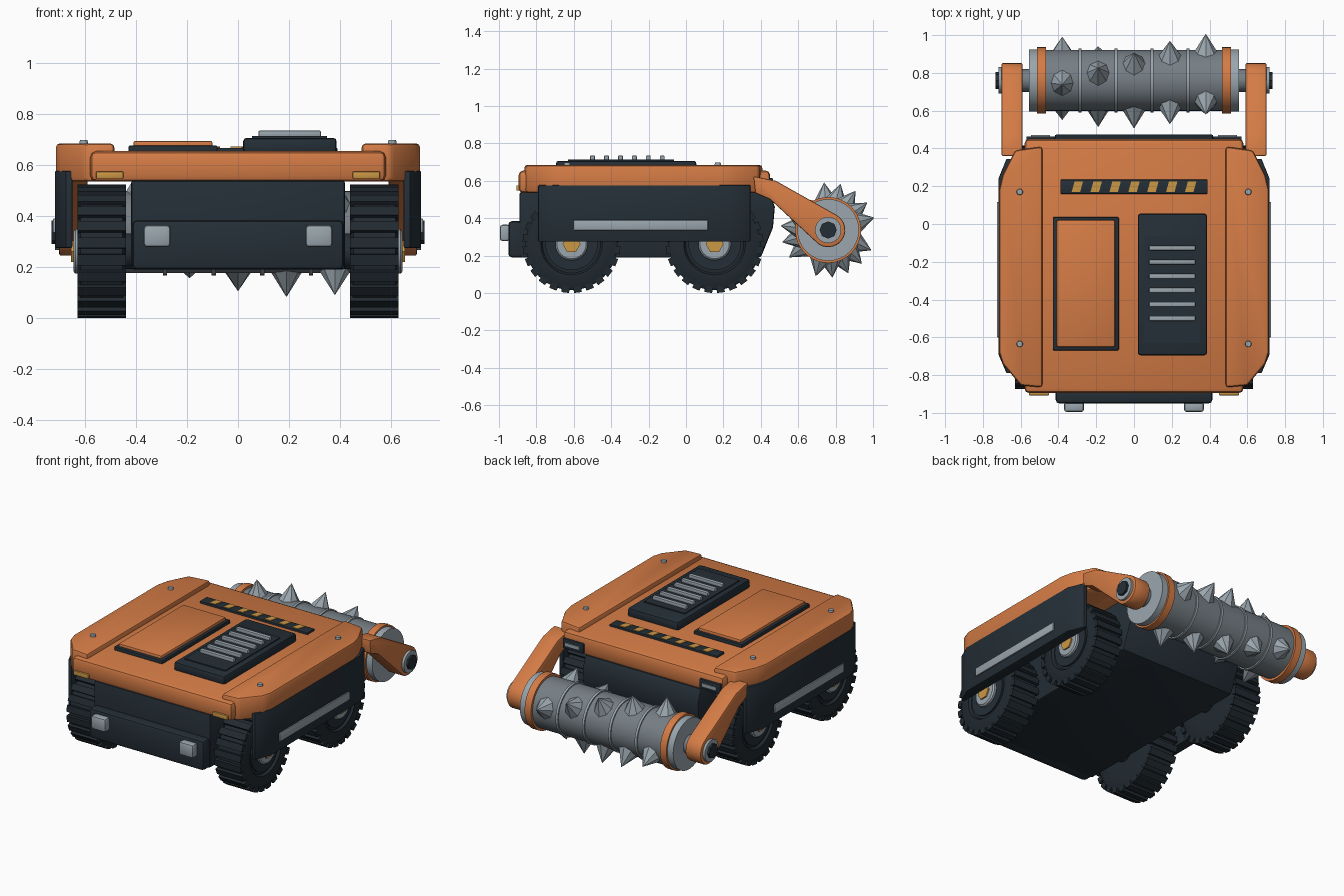
import bpy, bmesh, math
from mathutils import Matrix, Vector

cube = bpy.data.objects.get("Cube")
if cube:
    bpy.data.objects.remove(cube, do_unlink=True)


def material(name, rgb):
    m = bpy.data.materials.new(name)
    m.use_nodes = True
    m.diffuse_color = (*rgb, 1)
    m.node_tree.nodes["Principled BSDF"].inputs["Base Color"].default_value = (*rgb, 1)
    return m


ORANGE = material("orange paint", (0.66, 0.2, 0.06))
DARK = material("dark slate", (0.018, 0.028, 0.038))
RUBBER = material("tyre rubber", (0.015, 0.023, 0.03))
STEEL = material("light steel", (0.32, 0.38, 0.42))
DRUM = material("drum steel", (0.18, 0.21, 0.235))
GOLD = material("amber", (0.6, 0.31, 0.06))


def finish(name, bm, mat, bevel=0, segments=2):
    bmesh.ops.recalc_face_normals(bm, faces=bm.faces)
    if bevel:
        edges = [e for e in bm.edges if e.calc_face_angle(0) > 0.6]
        bmesh.ops.bevel(bm, geom=edges, offset=bevel, segments=segments,
                        profile=0.5, affect='EDGES', clamp_overlap=True)
    mesh = bpy.data.meshes.new(name)
    bm.to_mesh(mesh)
    bm.free()
    mesh.materials.append(mat)
    mesh.polygons.foreach_set("use_smooth", [True] * len(mesh.polygons))
    mesh.set_sharp_from_angle(angle=math.radians(32))
    ob = bpy.data.objects.new(name, mesh)
    bpy.context.collection.objects.link(ob)
    return ob


def prism(name, pts, lo, hi, mat, axis='z', bevel=0, side=1):
    """Extrude an outline along z (points x,y) or along x (points y,z)."""
    bm = bmesh.new()
    place = (lambda p, h: (p[0] * side, p[1], h)) if axis == 'z' else (lambda p, h: (h * side, p[0], p[1]))
    a = [bm.verts.new(place(p, lo)) for p in pts]
    b = [bm.verts.new(place(p, hi)) for p in pts]
    bm.faces.new(a)
    bm.faces.new(b)
    for i in range(len(pts)):
        j = (i + 1) % len(pts)
        bm.faces.new((a[i], a[j], b[j], b[i]))
    return finish(name, bm, mat, bevel)


def box(name, x, y, z, mat, bevel=0, side=1):
    pts = [(x[0], y[0]), (x[1], y[0]), (x[1], y[1]), (x[0], y[1])]
    return prism(name, pts, z[0], z[1], mat, 'z', bevel, side)


def lathe_x(name, profile, y, z, mat, side=1, n=40):
    """Revolve (x, radius) points around an axis parallel to x."""
    bm = bmesh.new()
    rings = []
    for x, r in profile:
        rings.append([bm.verts.new((x * side, y + r * math.cos(k * math.tau / n),
                                    z + r * math.sin(k * math.tau / n))) for k in range(n)])
    for a, b in zip(rings, rings[1:]):
        for k in range(n):
            j = (k + 1) % n
            bm.faces.new((a[k], a[j], b[j], b[k]))
    bm.faces.new(rings[0])
    bm.faces.new(rings[-1])
    return finish(name, bm, mat)


def disc_x(name, x0, x1, r, y, z, mat, side=1, n=40):
    return lathe_x(name, [(x0, r), (x1, r)], y, z, mat, side, n)


# Chassis and front bumper
prism("chassis", [(-0.89, 0.19), (0.4, 0.19), (0.465, 0.35), (0.475, 0.46), (0.445, 0.54), (-0.89, 0.54)],
      -0.42, 0.42, DARK, 'x', 0.012)
box("front_bumper", (-0.415, 0.415), (-0.95, -0.86), (0.19, 0.385), DARK, 0.02)

# Upper deck
box("deck", (-0.58, 0.58), (-0.895, 0.45), (0.535, 0.655), ORANGE, 0.025)

# Raised hatch
box("hatch_frame", (-0.43, -0.08), (-0.67, 0.037), (0.645, 0.677), DARK, 0.008)
box("hatch_lid", (-0.41, -0.1), (-0.65, 0.02), (0.66, 0.695), ORANGE, 0.008)

# Vent with slats
box("vent_housing", (0.02, 0.387), (-0.695, 0.055), (0.645, 0.707), DARK, 0.014)
box("vent_tray", (0.055, 0.35), (-0.63, -0.065), (0.7, 0.714), DARK)
for i in range(6):
    y = -0.127 - 0.0745 * i
    box("vent_slat", (0.08, 0.325), (y - 0.013, y + 0.013), (0.71, 0.735), STEEL, 0.005)

# Warning strip with slanted marks
box("warning_strip", (-0.39, 0.39), (0.16, 0.235), (0.645, 0.668), DARK, 0.004)
for i in range(-3, 4):
    x = i * 0.1
    prism("warning_mark", [(x - 0.03, 0.17), (x + 0.015, 0.17), (x + 0.03, 0.225), (x - 0.015, 0.225)],
          0.667, 0.672, GOLD)

RAIL = [(0.485, -0.865), (0.6, -0.855), (0.695, -0.74), (0.714, -0.68),
        (0.714, 0.18), (0.695, 0.26), (0.63, 0.39), (0.485, 0.41)]
SKIRT = [(0.65, -0.79), (0.675, -0.79), (0.718, -0.69), (0.718, 0.24), (0.675, 0.345), (0.65, 0.345)]
ROLL_Y, ROLL_Z = 0.76, 0.337
WHEEL_R = 0.262

# Arm outline with a rounded end around the roller axle
arm = [(0.45, 0.5), (0.37, 0.535), (0.36, 0.625), (0.48, 0.6)]
for k in range(13):
    a = math.radians(62 - k * 17)
    arm.append((ROLL_Y + 0.092 * math.cos(a), ROLL_Z + 0.092 * math.sin(a)))


def wheel(label, y, s):
    z = WHEEL_R
    lathe_x(label + "_tyre", [(0.44, 0.15), (0.44, 0.225), (0.452, 0.246), (0.618, 0.246), (0.63, 0.225),
                              (0.63, 0.165), (0.615, 0.155)], y, z, RUBBER, s, 48)
    bm = bmesh.new()
    lugs = 24
    for k in range(lugs):
        turn = Matrix.Rotation((k + 0.5) * math.tau / lugs, 4, 'X')
        m = (Matrix.Translation((0.535 * s, y, z)) @ turn @ Matrix.Translation((0, 0, 0.245))
             @ Matrix.Diagonal((0.19, 0.042, 0.033, 1)))
        bmesh.ops.create_cube(bm, size=1, matrix=m)
    finish(label + "_tread", bm, RUBBER)
    disc_x(label + "_rim", 0.55, 0.625, 0.14, y, z, DARK, s)
    lathe_x(label + "_hub", [(0.6, 0.087), (0.638, 0.087), (0.646, 0.078)], y, z, STEEL, s)
    disc_x(label + "_nut", 0.63, 0.655, 0.048, y, z, GOLD, s, 6)


for s, word in ((1, "left"), (-1, "right")):
    # Side rail, skirt and trim
    prism(word + "_rail", RAIL, 0.535, 0.685, ORANGE, 'z', 0.016, s)
    prism(word + "_skirt", SKIRT, 0.275, 0.577, DARK, 'z', 0.006, s)
    box(word + "_trim_bar", (0.71, 0.726), (-0.6, 0.117), (0.335, 0.39), STEEL, 0.004, s)
    for y in (-0.635, 0.17):
        bm = bmesh.new()
        bmesh.ops.create_cone(bm, cap_ends=True, segments=16, radius1=0.018, radius2=0.015, depth=0.02,
                              matrix=Matrix.Translation((0.605 * s, y, 0.688)))
        finish(word + "_rail_bolt", bm, STEEL)

    # Lights
    box(word + "_headlight", (0.265, 0.37), (-0.995, -0.94), (0.278, 0.365), STEEL, 0.014, s)
    box(word + "_marker_light", (0.45, 0.557), (-0.907, -0.88), (0.547, 0.575), GOLD, 0.004, s)
    box(word + "_tail_housing", (0.42, 0.57), (0.43, 0.464), (0.55, 0.615), DARK, 0.006, s)
    box(word + "_tail_light", (0.445, 0.545), (0.455, 0.47), (0.573, 0.593), STEEL, 0, s)

    # Wheels and axles
    for y, end in ((-0.612, "front"), (0.153, "rear")):
        disc_x(word + "_" + end + "_axle", 0.38, 0.58, 0.07, y, WHEEL_R, DARK, s)
        wheel(word + "_" + end + "_wheel", y, s)

    # Roller arm with its pivot
    prism(word + "_arm", arm, 0.59, 0.702, ORANGE, 'x', 0.008, s)
    disc_x(word + "_arm_washer", 0.69, 0.718, 0.07, ROLL_Y, ROLL_Z, STEEL, s)
    disc_x(word + "_arm_pin", 0.7, 0.732, 0.046, ROLL_Y, ROLL_Z, DARK, s, 8)
    disc_x(word + "_roller_shaft", 0.54, 0.6, 0.06, ROLL_Y, ROLL_Z, DRUM, s)

    # Roller end caps and bands
    disc_x(word + "_roller_cap", 0.5, 0.555, 0.165, ROLL_Y, ROLL_Z, STEEL, s, 48)
    disc_x(word + "_roller_band", 0.466, 0.513, 0.176, ROLL_Y, ROLL_Z, ORANGE, s, 48)
    for x in (0.095, 0.286):
        disc_x(word + "_roller_ridge", x - 0.008, x + 0.008, 0.169, ROLL_Y, ROLL_Z, STEEL, s, 48)

# Roller drum with spiralling spikes
disc_x("roller_drum", -0.51, 0.51, 0.161, ROLL_Y, ROLL_Z, DRUM, 1, 48)
bm = bmesh.new()
for i in range(5):
    for k in range(3):
        a = math.radians(95 - 20 * i + 120 * k)
        out = Vector((0, math.cos(a), math.sin(a)))
        m = (Matrix.Translation(Vector((0.19 * (i - 2), ROLL_Y, ROLL_Z)) + out * 0.2)
             @ out.to_track_quat('Z', 'Y').to_matrix().to_4x4())
        bmesh.ops.create_cone(bm, cap_ends=True, segments=8, radius1=0.068, radius2=0.001, depth=0.108, matrix=m)
finish("roller_spikes", bm, STEEL)
